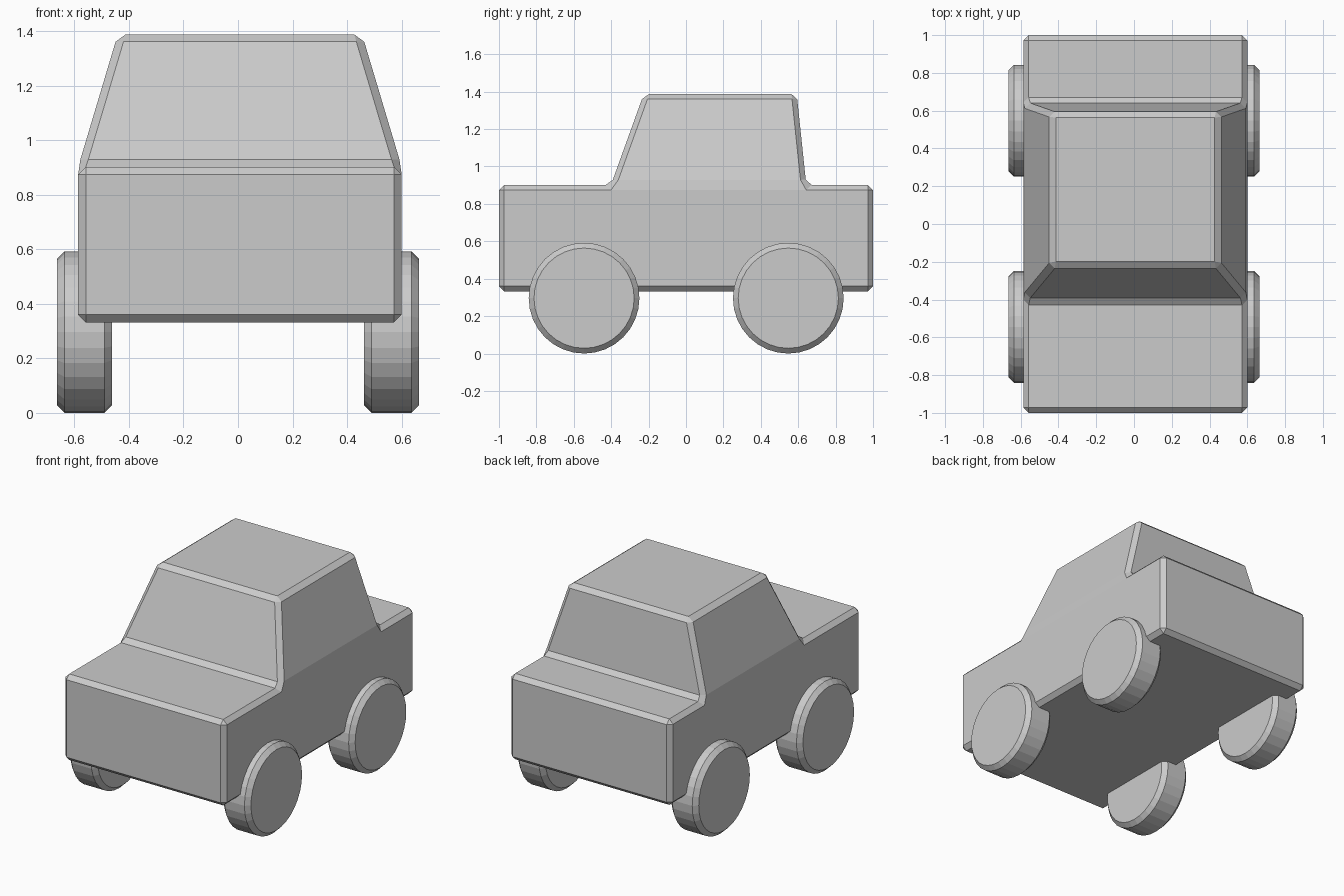
import bpy, bmesh, math
from mathutils import Matrix

if "Cube" in bpy.data.objects:
    bpy.data.objects.remove(bpy.data.objects["Cube"])

BEVEL = 0.028


def finish(name, bm, angle):
    """Turn a bmesh into an object with single-segment chamfers."""
    bmesh.ops.recalc_face_normals(bm, faces=bm.faces)
    mesh = bpy.data.meshes.new(name)
    bm.to_mesh(mesh)
    bm.free()
    obj = bpy.data.objects.new(name, mesh)
    bpy.context.collection.objects.link(obj)
    mod = obj.modifiers.new("chamfer", 'BEVEL')
    mod.width = BEVEL
    mod.segments = 1
    mod.limit_method = 'ANGLE'
    mod.angle_limit = math.radians(angle)
    return obj


# Body: side profile as (y, z, half width), bridged left to right
profile = [(-1, 0.332, 0.593), (1, 0.332, 0.593), (1, 0.902, 0.593),
           (0.643, 0.902, 0.593), (0.592, 1.387, 0.448),
           (-0.226, 1.387, 0.448), (-0.401, 0.902, 0.593),
           (-1, 0.902, 0.593)]
CENTRE_X = 0.007
bm = bmesh.new()
sides = [[bm.verts.new((CENTRE_X + s * w, y, z)) for y, z, w in profile]
         for s in (-1, 1)]
left, right = sides
for i in range(len(profile)):
    j = (i + 1) % len(profile)
    bm.faces.new((left[i], left[j], right[j], right[i]))
for v in sides:
    bm.faces.new((v[0], v[1], v[2], v[3], v[6], v[7]))   # lower side
    bm.faces.new((v[3], v[4], v[5], v[6]))               # cabin side
finish("car_body", bm, 10)

# Four wheels
RADIUS = 0.296
for side, s in (("left", -1), ("right", 1)):
    for end, y in (("front", -0.545), ("rear", 0.547)):
        bm = bmesh.new()
        place = (Matrix.Translation((s * 0.563, y, RADIUS))
                 @ Matrix.Rotation(math.pi / 2, 4, 'Y'))
        bmesh.ops.create_cone(bm, cap_ends=True, segments=32, radius1=RADIUS,
                              radius2=RADIUS, depth=0.202, matrix=place)
        finish(f"{end}_{side}_wheel", bm, 30)
